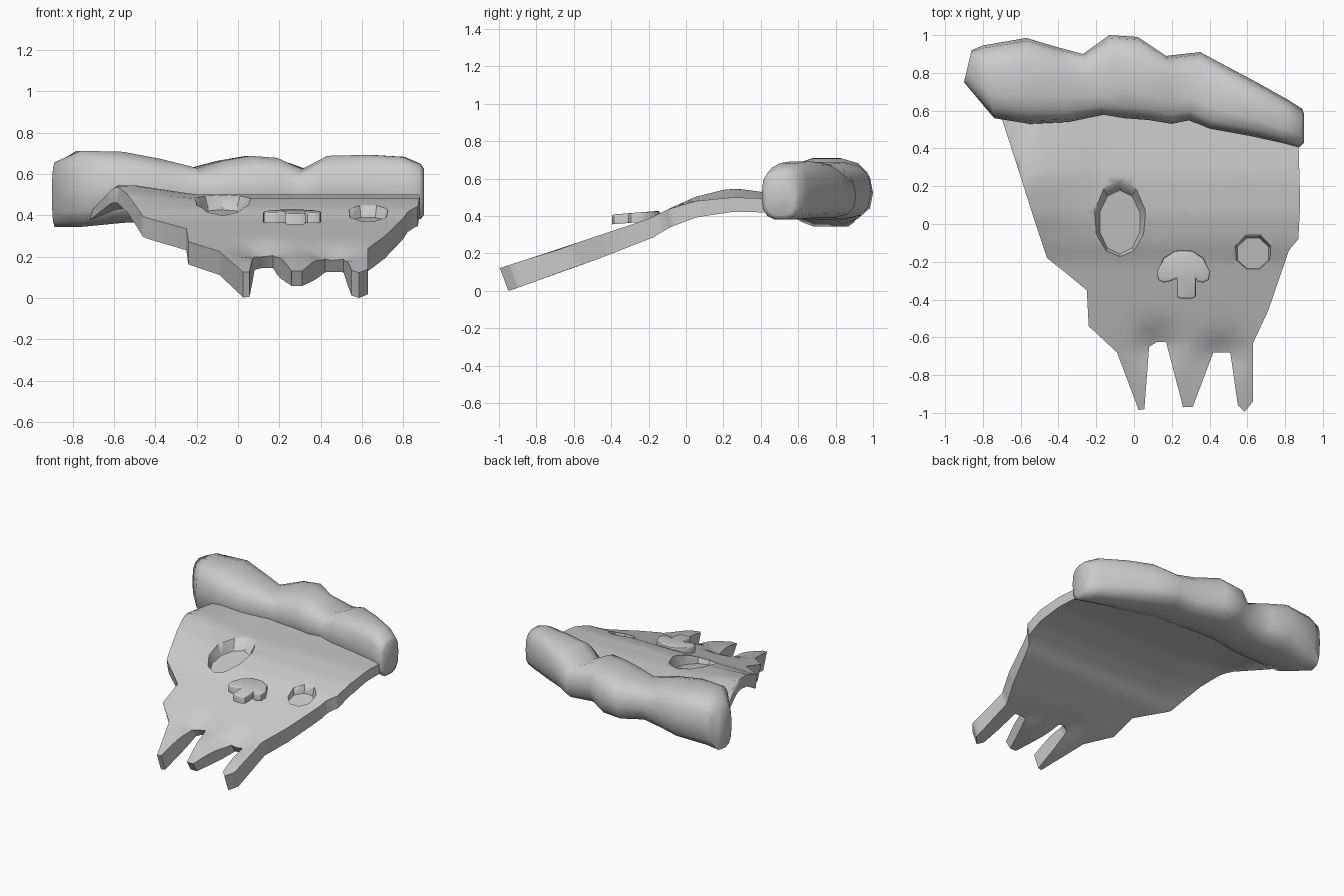
import bpy, bmesh, math
from mathutils import Vector

if "Cube" in bpy.data.objects:
    bpy.data.objects.remove(bpy.data.objects["Cube"])


def finish(name, bm, angle, cutters=()):
    bmesh.ops.recalc_face_normals(bm, faces=bm.faces)
    me = bpy.data.meshes.new(name)
    bm.to_mesh(me)
    bm.free()
    ob = bpy.data.objects.new(name, me)
    bpy.context.collection.objects.link(ob)
    bpy.ops.object.select_all(action='DESELECT')
    ob.select_set(True)
    bpy.context.view_layer.objects.active = ob
    for cutter in cutters:
        mod = ob.modifiers.new("socket", 'BOOLEAN')
        mod.operation, mod.solver, mod.object = 'DIFFERENCE', 'EXACT', cutter
        bpy.ops.object.modifier_apply(modifier=mod.name)
        bpy.data.objects.remove(cutter)
    bpy.ops.object.shade_smooth_by_angle(angle=math.radians(angle))
    return ob


def clamp(v):
    return max(0.0, min(1.0, v))


def lerp_table(table, v):
    for (a, fa), (b, fb) in zip(table, table[1:]):
        if v <= b:
            return fa + (fb - fa) * clamp((v - a) / (b - a))
    return table[-1][1]


# Side profile of the drooping slice: y, top z
PROFILE = [(-1, .12), (-.65, .235), (-.2, .385), (-.1, .435), (.05, .48), (.25, .5), (.8, .48)]


def gap_dip(x, y):
    """1 at the gaps between the teeth, fading to 0 around them."""
    return sum(math.exp(-((x - gx) ** 2 + (y - gy) ** 2) / .011)
               for gx, gy in ((.125, -.64), (.465, -.69)))


def back_fold(x):
    return clamp((-.58 - x) / .14)


def top_z(x, y):
    bump = .045 * clamp((-x - .2) / .3) * clamp((y + .1) / .3) * clamp((.75 - y) / .45)
    return lerp_table(PROFILE, y) + bump - .045 * gap_dip(x, y) - .09 * back_fold(x)


def thickness(x, y):
    t = .1 - .025 * clamp((y + .2) / .5) + .023 * clamp((-y - .2) / .8)
    t -= .05 * clamp((.2 - abs(x - .285)) * 15) * clamp((-y - .7) / .27)
    return t - .06 * gap_dip(x, y) - .04 * back_fold(x)


def eye_cutter(cx, cy, rx, ry, floor, tilt, sides):
    """Tapered, tilted-floor plug that carves an eye socket."""
    bm = bmesh.new()
    rings = []
    for scale, flat in ((.72, True), (1.03, False)):
        ring = []
        for k in range(sides):
            a = 2 * math.pi * (k + .5) / sides
            x, y = cx + rx * scale * math.cos(a), cy + ry * scale * math.sin(a)
            ring.append(bm.verts.new((x, y, floor + tilt * (y - cy) if flat else .53)))
        rings.append(ring)
    lo, hi = rings
    for k in range(sides):
        j = (k + 1) % sides
        bm.faces.new((lo[k], lo[j], hi[j], hi[k]))
    bm.faces.new(lo)
    bm.faces.new(hi)
    ob = finish("eye_cutter", bm, 30)
    ob.hide_render = True
    return ob


# Slice slab: outline with three hanging teeth
OUTLINE = [(-.72, .62), (-.6, .25), (-.53, .03), (-.46, -.18), (-.36, -.26), (-.25, -.35),
           (-.24, -.54), (-.09, -.68), (.025, -.985), (.055, -.98), (.08, -.65), (.12, -.625),
           (.17, -.625), (.26, -.97), (.31, -.97), (.42, -.68), (.51, -.68), (.55, -.96),
           (.585, -.995), (.63, -.94), (.63, -.63), (.71, -.46), (.82, -.14), (.87, -.08),
           (.88, .1), (.87, .47), (.5, .65), (.1, .75), (-.4, .75)]
bm = bmesh.new()
bm.faces.new([bm.verts.new((x, y, 0)) for x, y in OUTLINE])
bm.normal_update()
bmesh.ops.triangulate(bm, faces=bm.faces[:], ngon_method='EAR_CLIP')
for axis in (Vector((1, 0, 0)), Vector((0, 1, 0))):
    for i in range(-19, 20):
        bmesh.ops.bisect_plane(bm, geom=bm.verts[:] + bm.edges[:] + bm.faces[:], dist=1e-4,
                               plane_co=axis * (i * .05 + .003), plane_no=axis)
low = bm.verts[:]
ext = bmesh.ops.extrude_face_region(bm, geom=bm.faces[:], use_keep_orig=True)
for v in [g for g in ext['geom'] if isinstance(g, bmesh.types.BMVert)]:
    v.co.z = top_z(v.co.x, v.co.y)
for v in low:
    x, y, _ = v.co
    v.co.z = max(0, top_z(x, y) - thickness(x, y))
    v.co.y += .045 * clamp((-y + .1) / .6)
finish("slice", bm, 60, [eye_cutter(-.075, .01, .155, .235, .398, .17, 10),
                         eye_cutter(.63, -.155, .125, .12, .372, .2, 8)])

# Crust: lofted sections (front x, y, back x, y, bottom z, top z)
SECTIONS = [(-.9, .75, -.86, .92, .34, .66), (-.74, .56, -.8, .945, .34, .715),
            (-.55, .53, -.57, .985, .36, .71), (-.35, .54, -.42, .94, .37, .675),
            (-.16, .58, -.27, .9, .38, .63), (-.05, .56, -.13, 1, .38, .665),
            (.08, .55, .02, .99, .38, .69), (.2, .53, .17, .89, .39, .68),
            (.29, .55, .35, .91, .39, .625), (.4, .505, .5, .83, .39, .69),
            (.62, .465, .65, .75, .385, .695), (.78, .43, .82, .655, .38, .685),
            (.875, .405, .89, .61, .38, .65), (.9, .43, .9, .58, .4, .625)]
N = 14
bm = bmesh.new()
rings = []
for fx, fy, bx, by, z0, z1 in SECTIONS:
    ring = []
    for k in range(N):
        a = 2 * math.pi * k / N
        c, s = [math.copysign(abs(f) ** .7, f) for f in (math.cos(a), math.sin(a))]
        t = (1 + c) / 2
        ring.append(bm.verts.new((fx + (bx - fx) * t, fy + (by - fy) * t,
                                  (z0 + z1) / 2 + s * (z1 - z0) / 2)))
    rings.append(ring)
for r, q in zip(rings, rings[1:]):
    for k in range(N):
        bm.faces.new((r[k], r[(k + 1) % N], q[(k + 1) % N], q[k]))
bm.faces.new(rings[0])
bm.faces.new(rings[-1])
finish("crust", bm, 65)

# Mushroom nose: half outline mirrored, extruded and bevelled
HALF = [(0, -.14), (.045, -.142), (.105, -.18), (.14, -.25), (.135, -.295), (.105, -.31),
        (.075, -.305), (.05, -.288), (.05, -.385), (.03, -.395)]
pts = HALF + [(-x, y) for x, y in reversed(HALF[1:])]
bm = bmesh.new()
face = bm.faces.new([bm.verts.new((.262 + x + .015 * (abs(x) < .06 and y < -.2), y,
                                   .365 + .08 * (y + .28))) for x, y in pts])
bm.normal_update()
bmesh.ops.triangulate(bm, faces=[face], ngon_method='EAR_CLIP')
ext = bmesh.ops.extrude_face_region(bm, geom=bm.faces[:], use_keep_orig=True)
top = [g for g in ext['geom'] if isinstance(g, bmesh.types.BMVert)]
bmesh.ops.translate(bm, verts=top, vec=(0, 0, .052))
bmesh.ops.recalc_face_normals(bm, faces=bm.faces)
rim = [e for e in bm.edges if all(v in top for v in e.verts) and e.calc_face_angle() > .8]
bmesh.ops.bevel(bm, geom=rim, offset=.01, segments=2, profile=.5, affect='EDGES')
finish("mushroom_nose", bm, 45)
